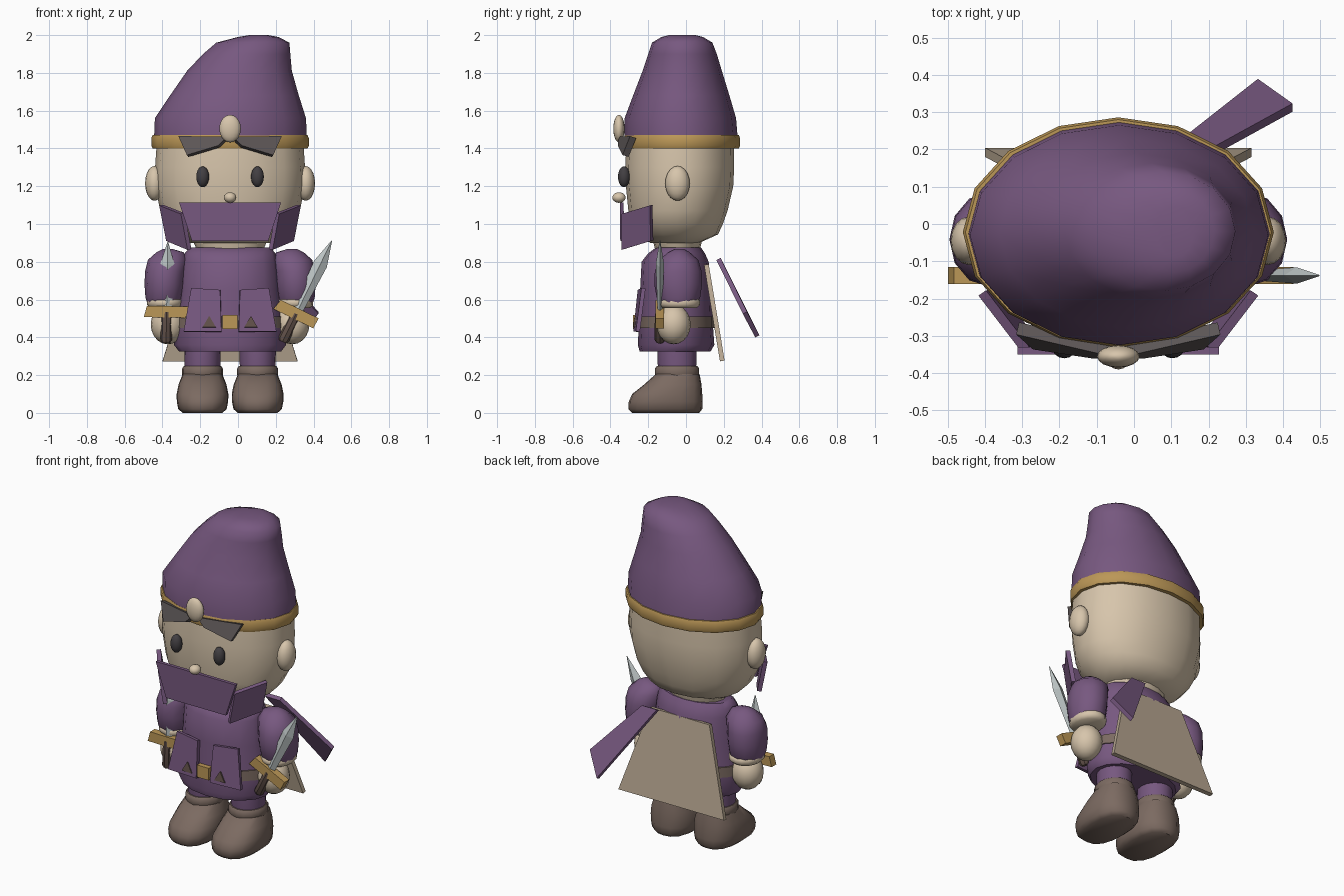
import bpy, bmesh, math
from mathutils import Vector, Matrix

C = -0.042  # x of the figure's mirror plane


def material(name, r, g, b):
    m = bpy.data.materials.new(name)
    m.diffuse_color = (r, g, b, 1)
    return m


PURPLE = material("purple cloth", 0.185, 0.098, 0.215)
SKIN = material("skin", 0.68, 0.56, 0.41)
GOLD = material("gold", 0.50, 0.31, 0.095)
LEATHER = material("boot leather", 0.20, 0.145, 0.12)
DARK = material("dark grey", 0.11, 0.095, 0.095)
EYE = material("eye black", 0.055, 0.05, 0.055)
STEEL = material("steel", 0.52, 0.57, 0.57)
GRIP = material("grip brown", 0.125, 0.085, 0.07)
TAN = material("cape tan", 0.47, 0.38, 0.28)


def finish(name, bm, mat, smooth=40):
    bmesh.ops.recalc_face_normals(bm, faces=bm.faces)
    me = bpy.data.meshes.new(name)
    bm.to_mesh(me)
    bm.free()
    me.materials.append(mat)
    ob = bpy.data.objects.new(name, me)
    bpy.context.collection.objects.link(ob)
    if smooth:
        bpy.ops.object.select_all(action='DESELECT')
        ob.select_set(True)
        bpy.context.view_layer.objects.active = ob
        bpy.ops.object.shade_smooth_by_angle(angle=math.radians(smooth))
    return ob


def loft(name, rings, mat, n=16, power=2.0, smooth=40):
    """Skin through oval rings given as (z, x0, x1, y0, y1)."""
    bm = bmesh.new()
    loops = []
    for z, x0, x1, y0, y1 in rings:
        loop = []
        for i in range(n):
            a = 2 * math.pi * i / n
            c, s = math.cos(a), math.sin(a)
            k = (abs(c) ** power + abs(s) ** power) ** (-1 / power)
            loop.append(bm.verts.new(((x0 + x1) / 2 + (x1 - x0) / 2 * k * c,
                                      (y0 + y1) / 2 + (y1 - y0) / 2 * k * s, z)))
        loops.append(loop)
    for a, b in zip(loops, loops[1:]):
        for i in range(n):
            j = (i + 1) % n
            bm.faces.new((a[i], a[j], b[j], b[i]))
    bm.faces.new(loops[0])
    bm.faces.new(loops[-1])
    return finish(name, bm, mat, smooth)


def ball(name, loc, radii, mat, u=16, v=10):
    bm = bmesh.new()
    bmesh.ops.create_uvsphere(bm, u_segments=u, v_segments=v, radius=1,
                              matrix=Matrix.Translation(loc) @ Matrix.Diagonal((*radii, 1)))
    return finish(name, bm, mat, 60)


def plate(name, corners, t, mat):
    """Flat panel of thickness t around the given outline."""
    bm = bmesh.new()
    p = [Vector(c) for c in corners]
    off = (p[2] - p[0]).cross(p[3 % len(p)] - p[1]).normalized() * t / 2
    a = [bm.verts.new(q + off) for q in p]
    b = [bm.verts.new(q - off) for q in p]
    bm.faces.new(a)
    bm.faces.new(b[::-1])
    for i in range(len(p)):
        j = (i + 1) % len(p)
        bm.faces.new((a[i], b[i], b[j], a[j]))
    return finish(name, bm, mat, 0)


def sym(half, *z_half_y):
    """Rings centred on x = half."""
    return [(z, half - h, half + h, y0, y1) for z, h, y0, y1 in z_half_y]


# Head, neck and ears
loft("head", sym(C, (0.90, 0.21, -0.19, 0.07), (0.945, 0.28, -0.25, 0.17), (1.00, 0.335, -0.29, 0.195),
                 (1.07, 0.37, -0.305, 0.22), (1.2, 0.395, -0.318, 0.25), (1.3, 0.397, -0.322, 0.255),
                 (1.43, 0.388, -0.315, 0.255)), SKIN, power=2.15, smooth=60)
loft("neck", sym(C, (0.85, 0.17, -0.16, 0.07), (0.93, 0.205, -0.18, 0.09)), SKIN)

# Leaning hat and its band
loft("hat", [(1.44, -0.445, 0.365, -0.325, 0.275), (1.56, -0.44, 0.36, -0.325, 0.265),
             (1.68, -0.36, 0.322, -0.28, 0.23), (1.81, -0.27, 0.285, -0.23, 0.19),
             (1.90, -0.185, 0.277, -0.2, 0.163), (1.96, -0.115, 0.272, -0.18, 0.14),
             (1.99, 0.0, 0.215, -0.13, 0.09), (2.0, 0.06, 0.16, -0.09, 0.05)], PURPLE, smooth=60)
loft("hat_band", sym(C, (1.40, 0.41, -0.325, 0.28), (1.415, 0.417, -0.33, 0.286),
                     (1.455, 0.417, -0.33, 0.286), (1.47, 0.41, -0.325, 0.28)), GOLD)
ball("hat_gem", (C, -0.355, 1.505), (0.057, 0.03, 0.073), SKIN)
ball("nose", (C, -0.355, 1.14), (0.033, 0.035, 0.028), SKIN)

# Torso, belt and buckle
loft("torso", sym(C, (0.325, 0.27, -0.245, 0.13), (0.36, 0.297, -0.255, 0.15), (0.5, 0.28, -0.248, 0.14),
                  (0.65, 0.262, -0.243, 0.135), (0.8, 0.25, -0.235, 0.12), (0.845, 0.24, -0.2, 0.1),
                  (0.875, 0.215, -0.16, 0.08)), PURPLE, smooth=50)
loft("belt", sym(C, (0.45, 0.292, -0.256, 0.15), (0.51, 0.287, -0.255, 0.149)), LEATHER)
plate("buckle", [(C - 0.04, -0.265, 0.443), (C + 0.04, -0.265, 0.443),
                 (C + 0.04, -0.265, 0.517), (C - 0.04, -0.265, 0.517)], 0.03, GOLD)

# Face cloth centre panel
plate("face_cloth_front", [(C - 0.27, -0.34, 1.115), (C + 0.27, -0.34, 1.115),
                           (C + 0.202, -0.338, 0.91), (C - 0.202, -0.338, 0.91)], 0.02, PURPLE)

# Mirrored parts, with d the distance from the middle plane
for side, s in (("left", -1), ("right", 1)):
    def at(d, y, z):
        return (C + s * d, y, z)

    ball(side + "_ear", at(0.40, -0.045, 1.215), (0.05, 0.065, 0.092), SKIN)
    ball(side + "_eye", at(0.145, -0.328, 1.25), (0.034, 0.032, 0.055), EYE)
    plate(side + "_eyebrow", [at(0.27, -0.28, 1.46), at(0.01, -0.34, 1.458),
                              at(0.06, -0.345, 1.41), at(0.225, -0.32, 1.36)], 0.035, DARK)
    plate(side + "_face_cloth", [at(0.365, -0.185, 1.10), at(0.25, -0.335, 1.055),
                                 at(0.215, -0.335, 0.865), at(0.328, -0.18, 0.912)], 0.025, PURPLE)
    # Front coat flaps with small pointed studs
    plate(side + "_coat_flap", [at(0.052, -0.245, 0.65), at(0.205, -0.225, 0.66),
                                at(0.245, -0.255, 0.43), at(0.045, -0.268, 0.43)], 0.022, PURPLE)
    plate(side + "_flap_stud", [at(0.075, -0.272, 0.453), at(0.145, -0.269, 0.453),
                                at(0.112, -0.265, 0.51), at(0.108, -0.265, 0.51)], 0.016, GRIP)
    # Leg, boot and cuff
    x = C + s * 0.146
    loft(side + "_leg", sym(x, (0.2, 0.09, -0.14, 0.05), (0.26, 0.095, -0.15, 0.055),
                            (0.36, 0.097, -0.15, 0.057)), PURPLE)
    loft(side + "_boot_cuff", sym(x, (0.185, 0.1, -0.155, 0.065), (0.2, 0.108, -0.165, 0.07),
                                  (0.235, 0.108, -0.165, 0.07), (0.247, 0.1, -0.155, 0.062)), LEATHER)
    loft(side + "_boot", sym(x, (0.0, 0.105, -0.285, 0.07), (0.02, 0.128, -0.305, 0.086),
                             (0.06, 0.136, -0.303, 0.088), (0.1, 0.137, -0.285, 0.086),
                             (0.15, 0.127, -0.222, 0.082), (0.205, 0.105, -0.16, 0.072)),
         LEATHER, power=2.6, smooth=50)

    # Sleeve, sleeve cuff and hand; rings run from outer to inner distance
    def arm(rows):
        return [(z, *sorted((C + s * o, C + s * i)), y0, y1) for z, o, i, y0, y1 in rows]

    loft(side + "_sleeve", arm([(0.585, 0.44, 0.26, -0.14, 0.06), (0.61, 0.448, 0.25, -0.155, 0.075),
                                (0.68, 0.453, 0.24, -0.168, 0.085), (0.75, 0.45, 0.235, -0.165, 0.083),
                                (0.81, 0.435, 0.225, -0.14, 0.065), (0.85, 0.39, 0.245, -0.095, 0.02),
                                (0.868, 0.355, 0.305, -0.06, -0.01)]), PURPLE, n=12, smooth=50)
    loft(side + "_sleeve_cuff", arm([(0.555, 0.425, 0.265, -0.13, 0.055), (0.572, 0.44, 0.25, -0.15, 0.075),
                                     (0.597, 0.44, 0.25, -0.15, 0.075), (0.61, 0.425, 0.265, -0.13, 0.06)]),
         SKIN, smooth=60)
    ball(side + "_hand", at(0.33, -0.065, 0.468), (0.09, 0.09, 0.105), SKIN)


# Daggers, each built around its guard and then tilted in the x-z plane
def dagger(side, x, z, tilt, length):
    M = Matrix.Translation((x, -0.138, z)) @ Matrix.Rotation(math.radians(tilt), 4, 'Y')
    parts = [
        loft(side + "_dagger_blade", [(0, -0.026, 0.026, -0.012, 0.012),
                                      (length * 0.68, -0.038, 0.038, -0.022, 0.022),
                                      (length, -0.002, 0.002, -0.002, 0.002)], STEEL, n=4, smooth=0),
        plate(side + "_dagger_guard", [(-0.12, 0, -0.03), (0.115, 0, -0.03),
                                       (0.118, 0, 0.03), (-0.105, 0, 0.03)], 0.045, GOLD),
        loft(side + "_dagger_grip", [(-0.165, -0.022, 0.022, -0.022, 0.022),
                                     (-0.15, -0.03, 0.03, -0.03, 0.03),
                                     (0, -0.028, 0.028, -0.026, 0.026)], GRIP, n=8)]
    for ob in parts:
        ob.data.transform(M)


dagger("left", -0.378, 0.535, 1, 0.37)
dagger("right", 0.308, 0.525, 26, 0.43)

# Cape and the trailing cloth tail on the back
plate("cape", [(C - 0.20, 0.108, 0.785), (C + 0.20, 0.108, 0.785),
               (C + 0.357, 0.192, 0.275), (C - 0.357, 0.192, 0.275)], 0.025, TAN)
plate("cloth_tail", [(0.07, 0.172, 0.815), (0.17, 0.172, 0.815),
                     (0.425, 0.312, 0.53), (0.332, 0.378, 0.405)], 0.025, PURPLE)
